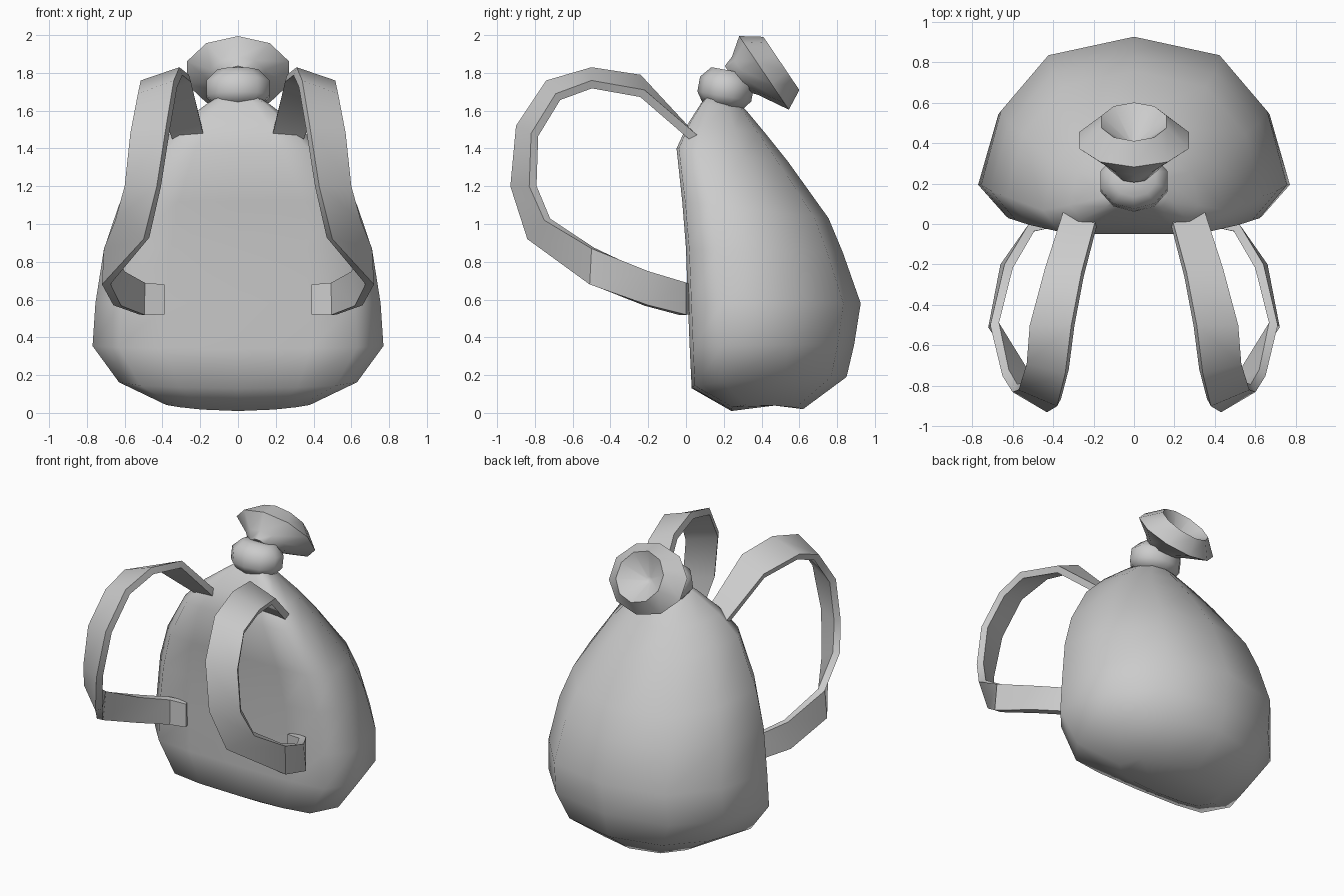
import bpy, bmesh, math
from mathutils import Vector

old = bpy.data.objects.get("Cube")
if old:
    bpy.data.objects.remove(old, do_unlink=True)

grey = bpy.data.materials.new("grey_cloth")
grey.use_nodes = True
colour = (0.6, 0.6, 0.6, 1)
grey.diffuse_color = colour
grey.node_tree.nodes["Principled BSDF"].inputs["Base Color"].default_value = colour


def make_object(name, bm):
    mesh = bpy.data.meshes.new(name)
    bm.to_mesh(mesh)
    bm.free()
    mesh.materials.append(grey)
    obj = bpy.data.objects.new(name, mesh)
    bpy.context.collection.objects.link(obj)
    return obj


def smooth(obj, degrees):
    bpy.ops.object.select_all(action="DESELECT")
    obj.select_set(True)
    bpy.context.view_layer.objects.active = obj
    for mod in list(obj.modifiers):
        bpy.ops.object.modifier_apply(modifier=mod.name)
    bpy.ops.object.shade_smooth_by_angle(angle=math.radians(degrees))


def loft(name, rings, degrees):
    """Skin a stack of closed rings and cap both ends."""
    bm = bmesh.new()
    loops = [[bm.verts.new(p) for p in ring] for ring in rings]
    n = len(loops[0])
    for a, b in zip(loops, loops[1:]):
        for i in range(n):
            j = (i + 1) % n
            bm.faces.new((a[i], a[j], b[j], b[i]))
    bm.faces.new(loops[0][::-1])
    bm.faces.new(loops[-1])
    bmesh.ops.recalc_face_normals(bm, faces=bm.faces)
    smooth(make_object(name, bm), degrees)


# Sack body: flat front panel, rounded back; section is (width, depth) fractions
half = [(0, 0), (.5, 0), (.82, .02), (1, .2), (.87, .6), (.56, .9), (0, 1)]
section = half + [(-u, v) for u, v in half[-2:0:-1]]
# front height, back height, half width, front y, back y, side lift
levels = [
    (.01, .02, .38, .24, .62, .03),
    (.13, .19, .63, .03, .85, .02),
    (.34, .36, .77, .02, .89, .01),
    (.58, .58, .755, .01, .925, 0),
    (.87, .85, .71, 0, .83, 0),
    (1.12, 1.03, .63, -.02, .755, 0),
    (1.40, 1.33, .45, -.05, .54, 0),
    (1.53, 1.48, .32, .01, .42, 0),
    (1.64, 1.60, .17, .08, .32, 0),
    (1.70, 1.66, .08, .14, .26, 0),
]
loft("sack_body", [
    [(u * w, yf + v * (yb - yf), zf + v * (zb - zf) + lift * u * u) for u, v in section]
    for zf, zb, w, yf, yb, lift in levels], 60)


def ellipse(centre, axis, rx, r, sides):
    """Ring around an axis that leans in the y-z plane."""
    across = Vector((0, -axis[1], axis[0])).normalized()
    pts = []
    for i in range(sides):
        a = math.tau * i / sides
        pts.append(Vector((rx * math.sin(a), *centre)) + across * r * math.cos(a))
    return pts


# Tied knot around the neck
lean = (.18, .98)
loft("neck_knot", [
    ellipse((.21 + t * lean[0], 1.715 + t * lean[1]), lean, r * 1.2, r, 10)
    for t, r in [(-.09, .11), (-.04, .145), (.04, .145), (.1, .095)]], 70)

# Flared mouth with a hollow opening
mouth = [(.25, 1.77, .09, .08), (.31, 1.785, .15, .12), (.413, 1.80, .285, .235),
         (.505, 1.85, .17, .17), (.40, 1.79, .02, .02)]
loft("sack_mouth", [ellipse((y, z), (.83, .56), rx, r, 10) for y, z, rx, r in mouth], 60)

# Shoulder straps: a twisting ribbon given by its two edges, thickened and mirrored
ribbon = [
    ((.19, .02, 1.51), (.35, .06, 1.47)),
    ((.26, -.24, 1.79), (.44, -.22, 1.71)),
    ((.31, -.50, 1.83), (.515, -.50, 1.76)),
    ((.34, -.74, 1.76), (.53, -.69, 1.69)),
    ((.38, -.90, 1.52), (.57, -.82, 1.48)),
    ((.43, -.93, 1.20), (.60, -.83, 1.20)),
    ((.50, -.84, .92), (.65, -.75, 1.02)),
    ((.72, -.51, .68), (.71, -.50, .87)),
    ((.66, -.20, .57), (.64, -.20, .75)),
    ((.52, 0, .52), (.52, 0, .69)),
    ((.40, .03, .52), (.40, .03, .68)),
]
bm = bmesh.new()
edges = [(bm.verts.new(a), bm.verts.new(b)) for a, b in ribbon]
for (a, b), (c, d) in zip(edges, edges[1:]):
    bm.faces.new((a, c, d, b))
straps = make_object("shoulder_straps", bm)
thick = straps.modifiers.new("thickness", "SOLIDIFY")
thick.thickness = .045
thick.offset = -1
straps.modifiers.new("mirror", "MIRROR")
smooth(straps, 40)
